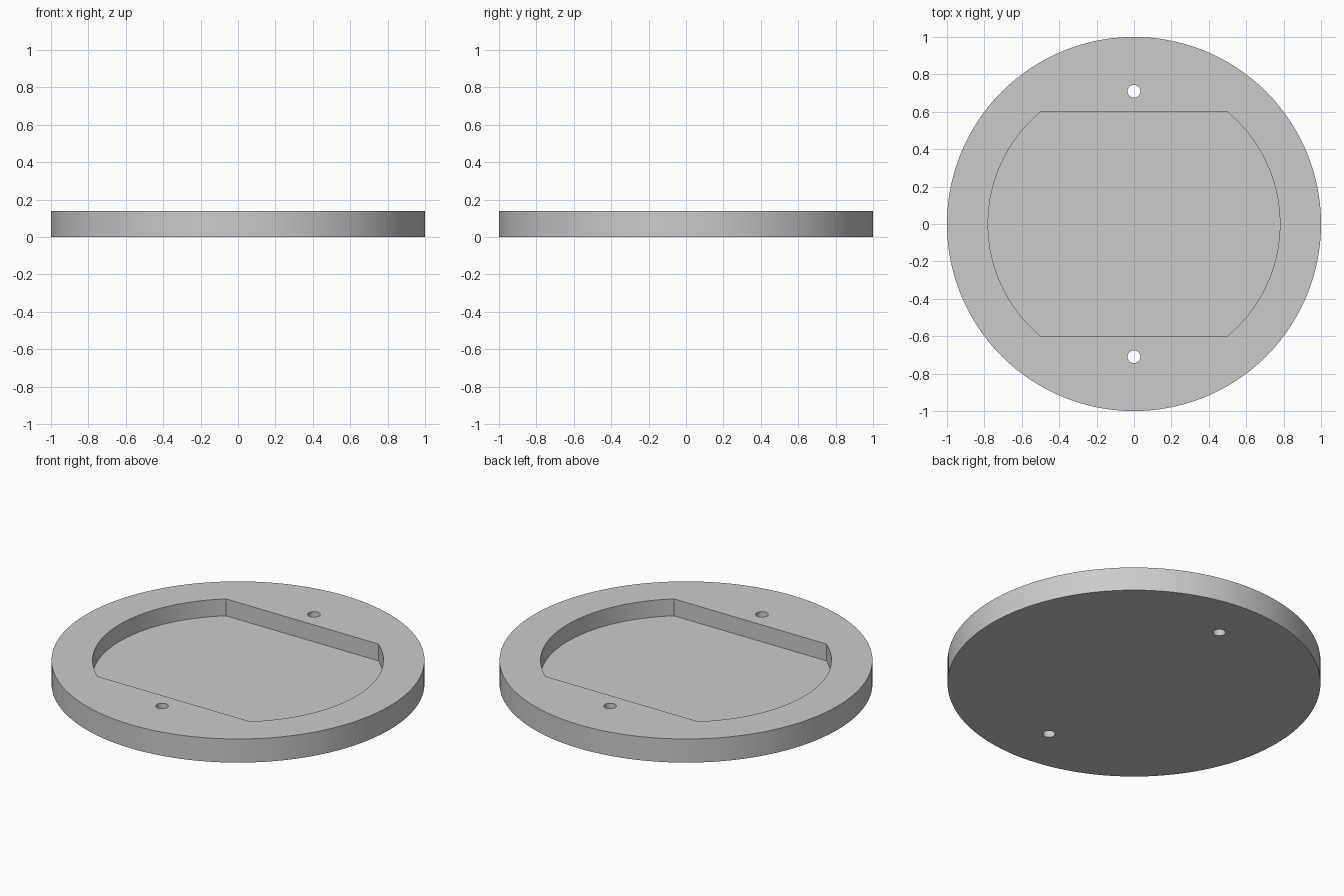
import bpy
import bmesh
from math import sin, cos, tau, asin, pi, radians

cube = bpy.data.objects.get("Cube")
if cube:
    bpy.data.objects.remove(cube, do_unlink=True)

HEIGHT = 0.14
FLOOR_Z = 0.04
POCKET_R = 0.78
POCKET_HALF_Y = 0.6
HOLE_R = 0.034
HOLE_Y = 0.71

grey = bpy.data.materials.new("plain grey")
grey.use_nodes = True
colour = (0.6, 0.6, 0.6, 1)
grey.diffuse_color = colour
grey.node_tree.nodes["Principled BSDF"].inputs["Base Color"].default_value = colour


def arc(radius, start, end, steps):
    """Points along an arc about the origin, both ends included."""
    angles = [start + (end - start) * i / steps for i in range(steps + 1)]
    return [(radius * cos(a), radius * sin(a)) for a in angles]


def prism(name, outline, z0, z1):
    """Extrude a flat outline from z0 up to z1."""
    bm = bmesh.new()
    base = bm.faces.new([bm.verts.new((x, y, z0)) for x, y in outline])
    ext = bmesh.ops.extrude_face_region(bm, geom=[base])
    top = [v for v in ext["geom"] if isinstance(v, bmesh.types.BMVert)]
    bmesh.ops.translate(bm, verts=top, vec=(0, 0, z1 - z0))
    bmesh.ops.recalc_face_normals(bm, faces=bm.faces)
    mesh = bpy.data.meshes.new(name)
    bm.to_mesh(mesh)
    bm.free()
    mesh.materials.append(grey)
    obj = bpy.data.objects.new(name, mesh)
    bpy.context.collection.objects.link(obj)
    return obj


# Round plate
plate = prism("round_plate", arc(1, 0, tau, 128)[:-1], 0, HEIGHT)

# Pocket: a circle with its front and back cut straight
half = asin(POCKET_HALF_Y / POCKET_R)
outline = arc(POCKET_R, -half, half, 40) + arc(POCKET_R, pi - half, pi + half, 40)
cutters = [prism("pocket_cutter", outline, FLOOR_Z, HEIGHT + 0.1)]

# Front and back screw holes, right through the rim
for side, y in (("front", -HOLE_Y), ("back", HOLE_Y)):
    ring = [(px, py + y) for px, py in arc(HOLE_R, 0, tau, 32)[:-1]]
    cutters.append(prism(side + "_hole_cutter", ring, -0.1, HEIGHT + 0.1))

# Cut the plate, then discard the cutters
bpy.ops.object.select_all(action="DESELECT")
plate.select_set(True)
bpy.context.view_layer.objects.active = plate
for cutter in cutters:
    cutter.hide_render = True
    mod = plate.modifiers.new(cutter.name, "BOOLEAN")
    mod.operation = "DIFFERENCE"
    mod.solver = "EXACT"
    mod.object = cutter
    bpy.ops.object.modifier_apply(modifier=mod.name)
    bpy.data.objects.remove(cutter, do_unlink=True)

# Smooth curved walls with crisp rims
bpy.ops.object.shade_smooth_by_angle(angle=radians(30))
